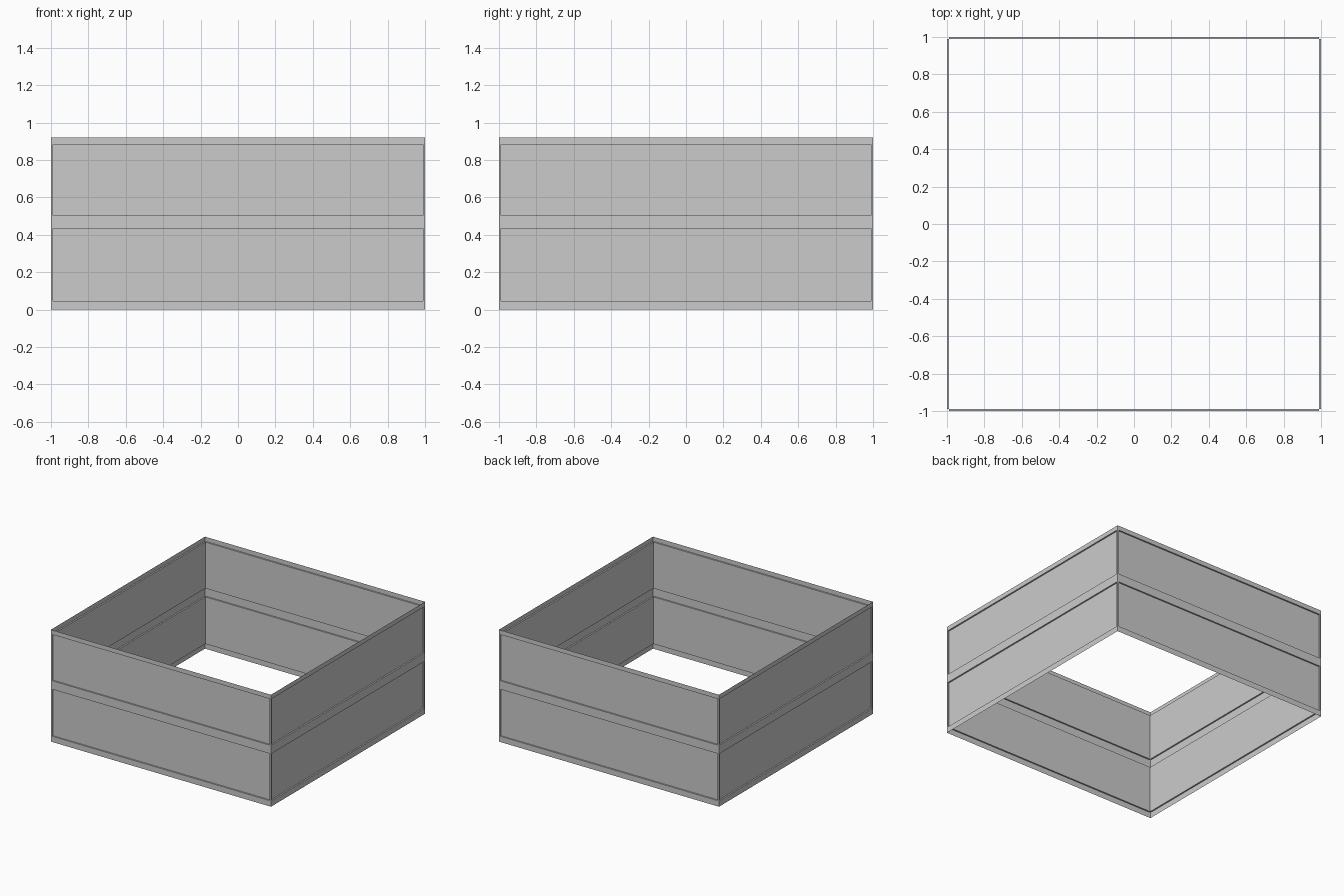
import bpy, bmesh
from math import pi
from mathutils import Matrix

if "Cube" in bpy.data.objects:
    bpy.data.objects.remove(bpy.data.objects["Cube"])

INSET = 0.012   # side border width and panel depth
XS = [-1, -1 + INSET, 1 - INSET, 1]
ZS = [0, 0.047, 0.433, 0.503, 0.883, 0.92]


def wall(name, angle):
    """Thin sheet wall with two pressed panels, turned about z."""
    bm = bmesh.new()
    grid = [[bm.verts.new((x, -1, z)) for x in XS] for z in ZS]
    panels = []
    for r in range(len(ZS) - 1):
        for c in range(len(XS) - 1):
            f = bm.faces.new((grid[r][c], grid[r][c + 1],
                              grid[r + 1][c + 1], grid[r + 1][c]))
            if c == 1 and r in (1, 3):
                panels.append(f)

    # press each panel inward, leaving ledges around it
    for f in panels:
        res = bmesh.ops.extrude_discrete_faces(bm, faces=[f])
        bmesh.ops.translate(bm, verts=list(res["faces"][0].verts), vec=(0, INSET, 0))

    # merge the flat border pieces
    bmesh.ops.dissolve_limit(bm, angle_limit=0.01, verts=bm.verts, edges=bm.edges)
    bm.transform(Matrix.Rotation(angle, 4, 'Z'))
    me = bpy.data.meshes.new(name)
    bm.to_mesh(me)
    bm.free()
    bpy.context.collection.objects.link(bpy.data.objects.new(name, me))


# four identical walls around the open square
for i, side in enumerate(("front", "right", "back", "left")):
    wall(side + "_wall", i * pi / 2)
